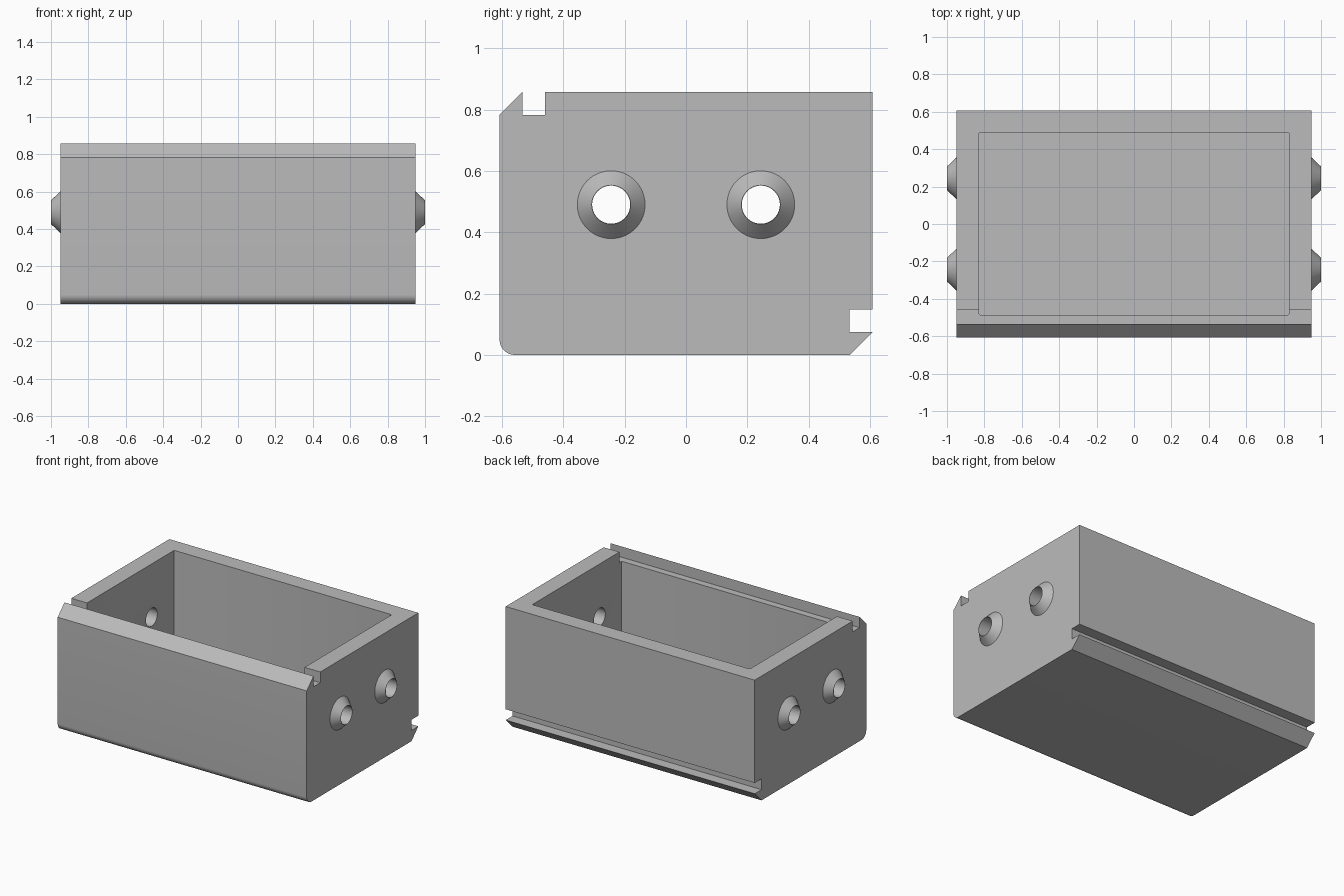
import bpy
import bmesh
import math
from mathutils import Matrix

cube = bpy.data.objects.get("Cube")
if cube:
    bpy.data.objects.remove(cube, do_unlink=True)

HALF_X, HALF_Y, TOP = 0.95, 0.608, 0.857
WALL, FLOOR = 0.12, 0.12
LIP = 0.074           # width of grooves and chamfers
CORNER = 0.05         # rounded lower front edge
HOLE_Y, HOLE_Z, HOLE_R = 0.244, 0.49, 0.062

grey = bpy.data.materials.new("plain grey")
grey.use_nodes = True
colour = (0.5, 0.5, 0.5, 1)
grey.diffuse_color = colour
grey.node_tree.nodes["Principled BSDF"].inputs["Base Color"].default_value = colour


def make_object(name, bm):
    bmesh.ops.recalc_face_normals(bm, faces=bm.faces)
    mesh = bpy.data.meshes.new(name)
    bm.to_mesh(mesh)
    bm.free()
    mesh.materials.append(grey)
    obj = bpy.data.objects.new(name, mesh)
    bpy.context.collection.objects.link(obj)
    return obj


def extrude_x(name, profile, half):
    bm = bmesh.new()
    face = bm.faces.new([bm.verts.new((-half, y, z)) for y, z in profile])
    made = bmesh.ops.extrude_face_region(bm, geom=[face])["geom"]
    verts = [v for v in made if isinstance(v, bmesh.types.BMVert)]
    bmesh.ops.translate(bm, verts=verts, vec=(2 * half, 0, 0))
    return make_object(name, bm)


def cone_x(name, x, y, r1, r2, depth, side=1):
    bm = bmesh.new()
    turn = Matrix.Rotation(side * math.pi / 2, 4, "Y")
    bmesh.ops.create_cone(bm, cap_ends=True, segments=64, radius1=r1, radius2=r2,
                          depth=depth, matrix=Matrix.Translation((x, y, HOLE_Z)) @ turn)
    return make_object(name, bm)


def combine(target, other, operation):
    mod = target.modifiers.new(operation.lower(), "BOOLEAN")
    mod.object, mod.operation, mod.solver = other, operation, "EXACT"
    bpy.context.view_layer.objects.active = target
    bpy.ops.object.modifier_apply(modifier=mod.name)
    bpy.data.objects.remove(other, do_unlink=True)


# Side profile: rounded lower front, grooved hooks at lower back and upper front
profile = []
for i in range(9):
    a = math.pi + i * math.pi / 16
    profile.append((-HALF_Y + CORNER + CORNER * math.cos(a), CORNER + CORNER * math.sin(a)))
profile += [
    (HALF_Y - LIP, 0), (HALF_Y, LIP), (HALF_Y - LIP, LIP),
    (HALF_Y - LIP, 2 * LIP), (HALF_Y, 2 * LIP), (HALF_Y, TOP),
    (-HALF_Y + 2 * LIP, TOP), (-HALF_Y + 2 * LIP, TOP - LIP),
    (-HALF_Y + LIP, TOP - LIP), (-HALF_Y + LIP, TOP), (-HALF_Y, TOP - LIP),
]
body = extrude_x("box_body", profile, HALF_X)

# Conical bosses on both end walls
for side in (-1, 1):
    for y in (-HOLE_Y, HOLE_Y):
        # begins just inside the wall, keeping the same slope
        boss = cone_x("boss", side * 0.97, y, 0.12, 0.0635, 0.06, side)
        combine(body, boss, "UNION")

# Open cavity with slightly softened upright corners
bm = bmesh.new()
bmesh.ops.create_cube(bm, size=1)
bmesh.ops.scale(bm, verts=bm.verts, vec=(2 * (HALF_X - WALL), 2 * (HALF_Y - WALL), 1))
bmesh.ops.translate(bm, verts=bm.verts, vec=(0, 0.002, FLOOR + 0.5))
upright = [e for e in bm.edges if abs(e.verts[0].co.z - e.verts[1].co.z) > 0.5]
bmesh.ops.bevel(bm, geom=upright, offset=0.01, segments=3, profile=0.5, affect="EDGES")
combine(body, make_object("cavity_cutter", bm), "DIFFERENCE")

# Round holes through both end walls
for y in (-HOLE_Y, HOLE_Y):
    combine(body, cone_x("hole_cutter", 0, y, HOLE_R, HOLE_R, 2.4), "DIFFERENCE")

bpy.ops.object.select_all(action="DESELECT")
body.select_set(True)
bpy.context.view_layer.objects.active = body
bpy.ops.object.shade_smooth_by_angle(angle=math.radians(30))
